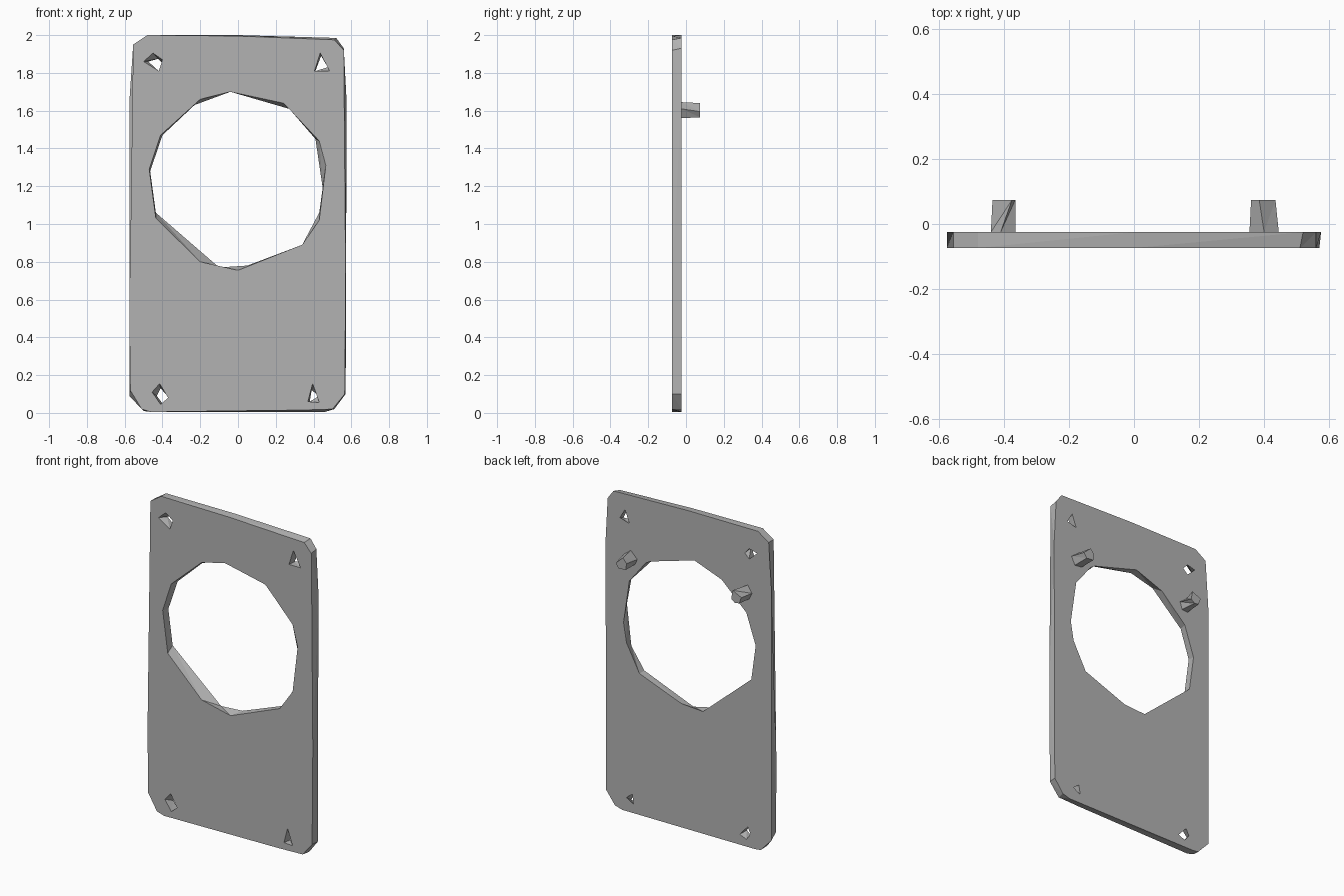
import bpy
import bmesh

default_cube = bpy.data.objects.get("Cube")
if default_cube:
    bpy.data.objects.remove(default_cube, do_unlink=True)

# One plain grey for everything
grey = bpy.data.materials.new("plain_grey")
grey.use_nodes = True
colour = (0.45, 0.45, 0.45, 1)
grey.diffuse_color = colour
grey.node_tree.nodes["Principled BSDF"].inputs["Base Color"].default_value = colour

FRONT, BACK, TIP = -0.074, -0.025, 0.074


def make_loop(bm, points, depth):
    """Add a closed ring of edges in the x-z plane at the given depth."""
    verts = [bm.verts.new((x, depth, z)) for x, z in points]
    edges = [bm.edges.new((a, b)) for a, b in zip(verts, verts[1:] + verts[:1])]
    return verts, edges


def loft(name, near_depth, far_depth, rings):
    """Join pairs of near and far rings; the first pair is the rim, others are holes."""
    bm = bmesh.new()
    near_edges, far_edges = [], []
    for near, far in rings:
        near_verts, edges = make_loop(bm, near, near_depth)
        near_edges += edges
        far_verts, edges = make_loop(bm, far, far_depth)
        far_edges += edges
        for i in range(len(near_verts)):
            a, b = near_verts[i - 1], near_verts[i]
            c, d = far_verts[i], far_verts[i - 1]
            bm.faces.new((a, b, c))
            bm.faces.new((a, c, d))
    for edges in (near_edges, far_edges):
        bmesh.ops.triangle_fill(bm, use_beauty=True, use_dissolve=False, edges=edges)
    bmesh.ops.recalc_face_normals(bm, faces=bm.faces[:])
    mesh = bpy.data.meshes.new(name)
    bm.to_mesh(mesh)
    bm.free()
    mesh.materials.append(grey)
    obj = bpy.data.objects.new(name, mesh)
    bpy.context.collection.objects.link(obj)
    return obj


# Plate rim with clipped corners, front ring then back ring
rim = (
    [(-.555, 1.95), (-.48, 2), (0, 1.995), (.51, 1.975), (.56, 1.92), (.57, .7),
     (.565, .1), (.5, .02), (.34, .015), (-.46, .005), (-.51, .02), (-.57, .12), (-.575, .5)],
    [(-.555, 1.95), (-.48, 2), (0, 2), (.52, 1.985), (.56, 1.93), (.575, 1.65),
     (.57, .1), (.51, .02), (.46, .005), (-.46, .005), (-.5, .01), (-.575, .09), (-.575, 1.65)],
)

# Large faceted opening
opening = (
    [(-.04, 1.7), (.24, 1.64), (.28, 1.6), (.43, 1.44), (.465, 1.31), (.43, 1.02), (.34, .89),
     (0, .755), (-.2, .8), (-.435, 1.03), (-.47, 1.29), (-.41, 1.47), (-.2, 1.66)],
    [(-.04, 1.7), (.27, 1.61), (.3, 1.59), (.41, 1.45), (.45, 1.18), (.43, 1.06), (.34, .89),
     (.05, .78), (-.1, .77), (-.435, 1.06), (-.465, 1.28), (-.4, 1.47), (-.23, 1.63)],
)

# Irregular screw holes near the corners
top_right_hole = (
    [(-.5, 1.86), (-.45, 1.905), (-.4, 1.87), (-.42, 1.81)],
    [(-.475, 1.86), (-.42, 1.875), (-.39, 1.84), (-.42, 1.81)],
)
top_left_hole = (
    [(.435, 1.905), (.485, 1.81), (.405, 1.81)],
    [(.44, 1.89), (.475, 1.83), (.41, 1.81)],
)
bottom_right_hole = (
    [(-.455, .11), (-.415, .155), (-.37, .08), (-.41, .045)],
    [(-.43, .09), (-.41, .13), (-.355, .07), (-.4, .05)],
)
bottom_left_hole = (
    [(.395, .155), (.43, .055), (.37, .06)],
    [(.39, .12), (.43, .09), (.38, .06)],
)

loft("face_plate", FRONT, BACK, [rim, opening, top_right_hole, top_left_hole,
                                 bottom_right_hole, bottom_left_hole])

# Tapered faceted pegs on the back
left_peg = (
    [(.355, 1.6), (.4, 1.645), (.445, 1.61), (.42, 1.56), (.37, 1.565)],
    [(.36, 1.61), (.385, 1.64), (.435, 1.595), (.415, 1.565), (.365, 1.57)],
)
right_peg = (
    [(-.44, 1.6), (-.41, 1.645), (-.365, 1.61), (-.38, 1.565), (-.42, 1.56)],
    [(-.435, 1.61), (-.375, 1.64), (-.365, 1.585), (-.39, 1.565), (-.42, 1.57)],
)
loft("left_peg", BACK, TIP, [left_peg])
loft("right_peg", BACK, TIP, [right_peg])
